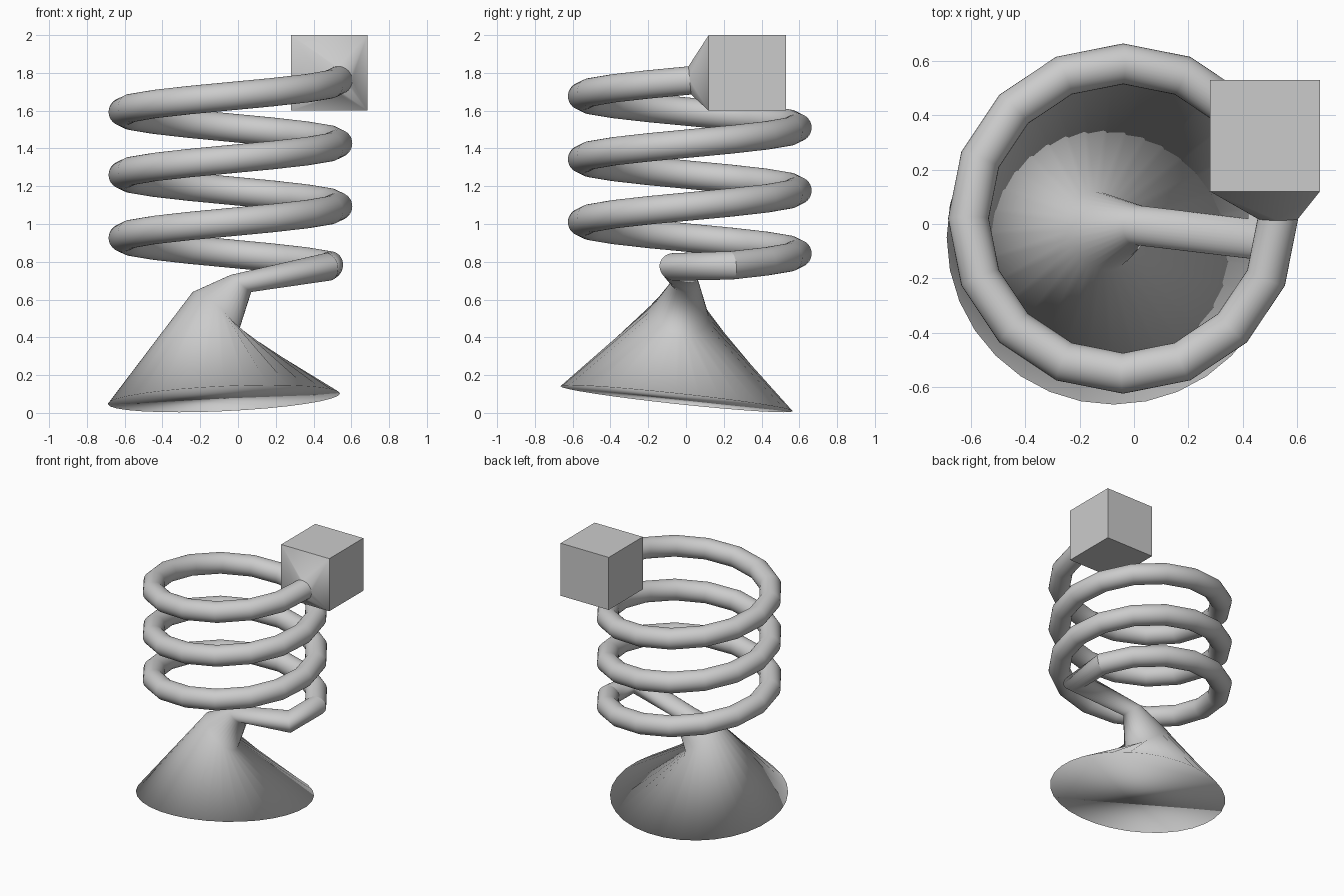
import bpy, bmesh, math
from mathutils import Vector as V

if "Cube" in bpy.data.objects:
    bpy.data.objects.remove(bpy.data.objects["Cube"])

grey = bpy.data.materials.new("plain grey")
grey.diffuse_color = (0.6, 0.6, 0.6, 1)
grey.use_nodes = True
grey.node_tree.nodes["Principled BSDF"].inputs["Base Color"].default_value = grey.diffuse_color
N = 32  # sides of the tube


def ring(c, u, v):
    """Ellipse around c with half axes u and v."""
    c, u, v = V(c), V(u), V(v)
    return [c + u * math.cos(2 * math.pi * i / N) + v * math.sin(2 * math.pi * i / N)
            for i in range(N)]


def finish(bm, name, angle):
    bmesh.ops.recalc_face_normals(bm, faces=bm.faces)
    me = bpy.data.meshes.new(name)
    bm.to_mesh(me)
    bm.free()
    ob = bpy.data.objects.new(name, me)
    bpy.context.collection.objects.link(ob)
    me.materials.append(grey)
    bpy.ops.object.select_all(action='DESELECT')
    ob.select_set(True)
    bpy.context.view_layer.objects.active = ob
    bpy.ops.object.shade_smooth_by_angle(angle=math.radians(angle))


def loft(name, rings, cap_start=False):
    """Smooth skin through the rings, with an optional flat end."""
    bm = bmesh.new()
    rows = [[bm.verts.new(p) for p in r] for r in rings]
    for a, b in zip(rows, rows[1:]):
        for i in range(N):
            j = (i + 1) % N
            bm.faces.new((a[i], a[j], b[j], b[i]))
    if cap_start:
        bm.faces.new(rows[0][::-1])
    finish(bm, name, 180)


# Spring: three turns of 16 segments
R, r, pitch = 0.57, 0.075, 1 / 3
coil = []
for k in range(1, 49):
    a = k * math.pi / 8
    rad = V((math.cos(a), math.sin(a), 0))
    tan = V((-math.sin(a) * R, math.cos(a) * R, pitch / (2 * math.pi))).normalized()
    c = V((-0.04, 0.02, 0.76 + pitch * k / 16)) + rad * R
    coil.append(ring(c, rad * r, rad.cross(tan) * r))
loft("coil_spring", coil)

# Solid flared foot: tilted flat base, shoulder, neck, arm and bend into the spring
loft("flared_foot_and_arm", [
    ring((-0.075, -0.05, 0.075), (0, -0.615, 0.066), (-0.615, 0, -0.028)),
    ring((-0.12, -0.025, 0.53), (0.025, -0.145, 0.025), (-0.12, 0, 0.11)),
    ring((0.015, -0.005, 0.685), (-0.005, -0.073, 0), (-0.055, 0, 0.045)),
    ring((0.475, -0.06, 0.773), (0.055, -0.08, 0), (-0.008, -0.004, 0.073)),
    coil[0]], cap_start=True)

# Block on the end of the spring, tapering into the tube
bm = bmesh.new()
for x in (0.28, 0.685):
    for y in (0.12, 0.53):
        for z in (1.6, 2.0):
            bm.verts.new((x, y, z))
for p in coil[-1]:
    bm.verts.new(p)
bmesh.ops.convex_hull(bm, input=bm.verts)
bmesh.ops.dissolve_limit(bm, angle_limit=0.01, verts=bm.verts, edges=bm.edges)
finish(bm, "end_block", 30)
